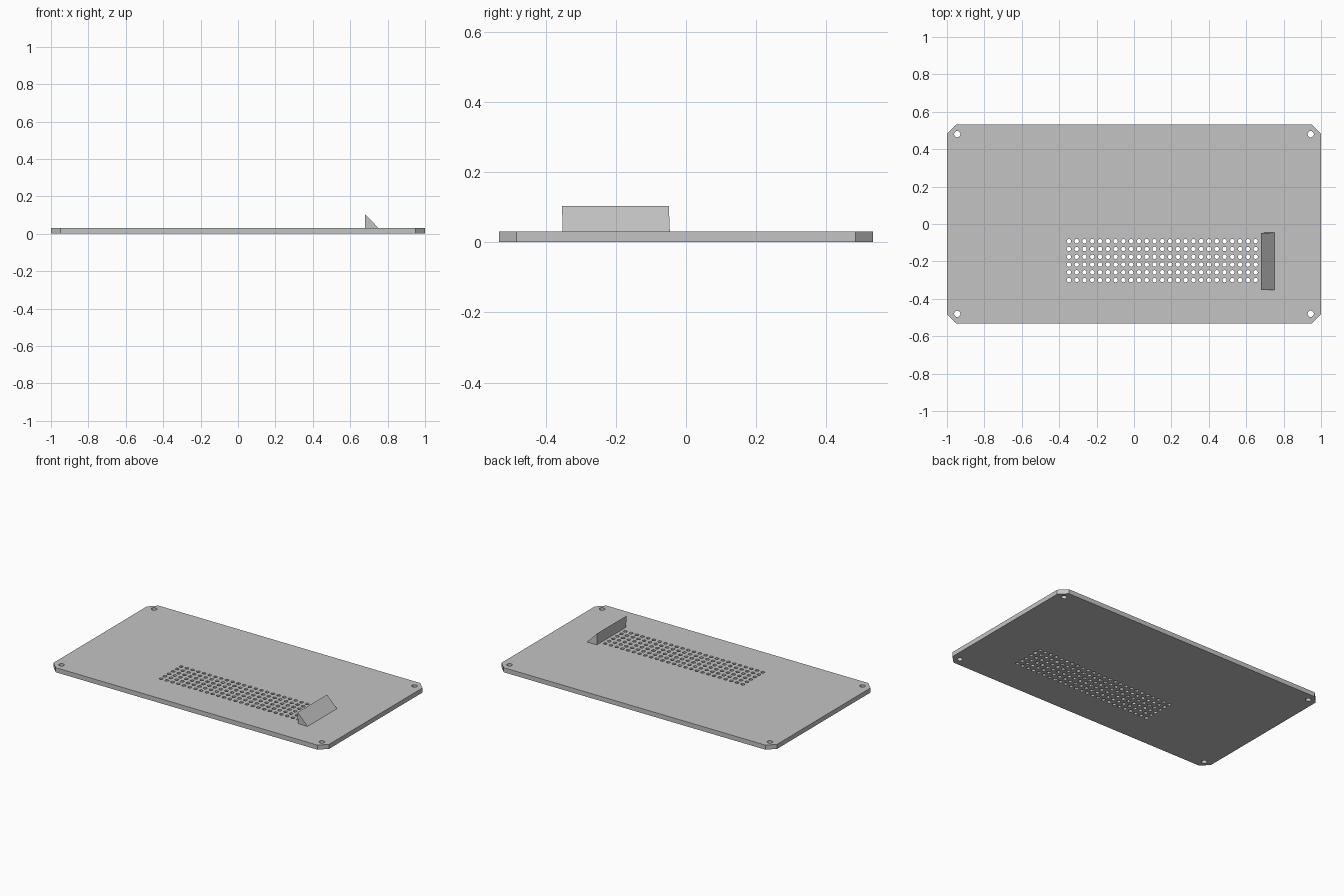
import bpy, bmesh, math

cube = bpy.data.objects.get("Cube")
if cube:
    bpy.data.objects.remove(cube, do_unlink=True)

# One plain grey for the whole model
GREY = (0.55, 0.55, 0.55, 1)
grey = bpy.data.materials.new("plain_grey")
grey.use_nodes = True
grey.diffuse_color = GREY
grey.node_tree.nodes["Principled BSDF"].inputs["Base Color"].default_value = GREY

HALF_X, HALF_Y, THICK, CHAMFER = 1.0, 0.533, 0.03, 0.05


def circle(cx, cy, r, sides=16):
    return [(cx + r * math.cos(2 * math.pi * i / sides),
             cy + r * math.sin(2 * math.pi * i / sides)) for i in range(sides)]


def finish(obj):
    """Weld, orient outward, and shade with sharp edges kept."""
    bm = bmesh.new()
    bm.from_mesh(obj.data)
    bmesh.ops.remove_doubles(bm, verts=bm.verts, dist=1e-5)
    bmesh.ops.recalc_face_normals(bm, faces=bm.faces)
    bm.to_mesh(obj.data)
    bm.free()
    obj.data.materials.clear()
    obj.data.materials.append(grey)
    bpy.ops.object.select_all(action='DESELECT')
    obj.select_set(True)
    bpy.context.view_layer.objects.active = obj
    bpy.ops.object.shade_smooth_by_angle(angle=math.radians(30))


# Plate outline with cut corners
outline = []
for sx, sy in ((1, 1), (-1, 1), (-1, -1), (1, -1)):
    pair = [(sx * HALF_X, sy * (HALF_Y - CHAMFER)),
            (sx * (HALF_X - CHAMFER), sy * HALF_Y)]
    outline += pair if sx * sy > 0 else pair[::-1]
loops = [outline]

# Corner screw holes
loops += [circle(sx * 0.945, sy * 0.48, 0.017) for sx in (-1, 1) for sy in (-1, 1)]

# Vent holes in a regular grid
PITCH = 0.0416
loops += [circle(-0.348 + c * PITCH, -0.092 - r * PITCH, 0.012, 12)
          for c in range(25) for r in range(6)]

# Filled and extruded flat curve gives the pierced plate
curve = bpy.data.curves.new("plate", 'CURVE')
curve.dimensions = '2D'
curve.fill_mode = 'BOTH'
curve.extrude = THICK / 2
for loop in loops:
    spline = curve.splines.new('POLY')
    spline.points.add(len(loop) - 1)
    for point, (x, y) in zip(spline.points, loop):
        point.co = (x, y, 0, 1)
    spline.use_cyclic_u = True
plate = bpy.data.objects.new("plate", curve)
plate.location.z = THICK / 2
bpy.context.collection.objects.link(plate)
bpy.ops.object.select_all(action='DESELECT')
plate.select_set(True)
bpy.context.view_layer.objects.active = plate
bpy.ops.object.convert(target='MESH')
finish(bpy.context.view_layer.objects.active)

# Wedge deflector: upright wall beside the vents, slope falling to +x
bm = bmesh.new()
ends = []
for ys in ((-0.351, -0.352, -0.353), (-0.047, -0.046, -0.049)):
    ends.append([bm.verts.new((x, y, z)) for (x, z), y in
                 zip(((0.68, THICK), (0.751, THICK), (0.68, 0.104)), ys)])
front, back = ends
bm.faces.new(front)
bm.faces.new(back[::-1])
for i in range(3):
    j = (i + 1) % 3
    bm.faces.new((front[i], back[i], back[j], front[j]))
mesh = bpy.data.meshes.new("wedge_deflector")
bm.to_mesh(mesh)
bm.free()
wedge = bpy.data.objects.new("wedge_deflector", mesh)
bpy.context.collection.objects.link(wedge)
finish(wedge)
